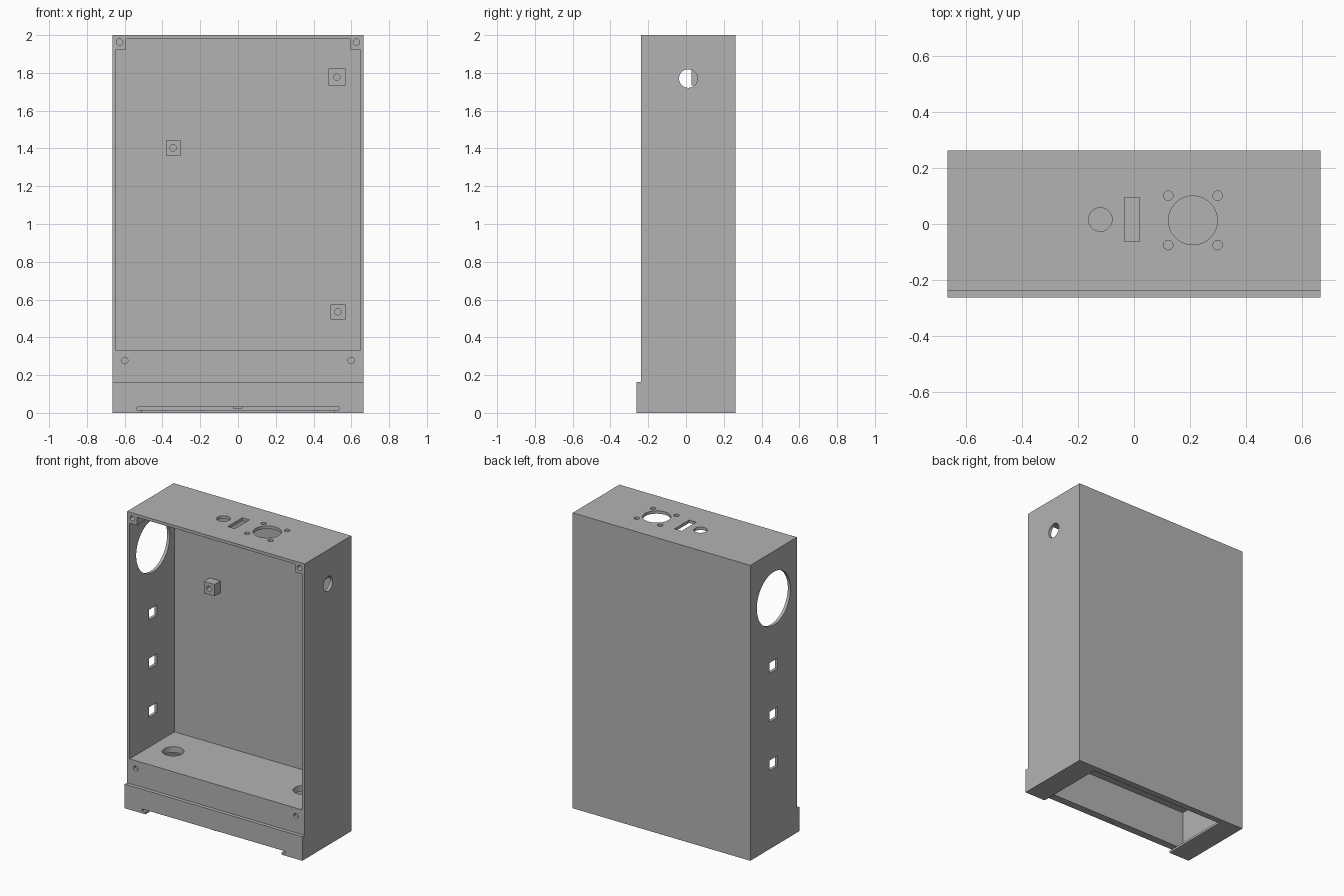
import bpy, bmesh, math
from mathutils import Matrix, Vector

cube = bpy.data.objects.get("Cube")
if cube:
    bpy.data.objects.remove(cube, do_unlink=True)

grey = bpy.data.materials.new("plain grey")
grey.use_nodes = True
COLOUR = (0.45, 0.45, 0.45, 1)
grey.diffuse_color = COLOUR
grey.node_tree.nodes["Principled BSDF"].inputs["Base Color"].default_value = COLOUR


def add_object(name, bm):
    bmesh.ops.recalc_face_normals(bm, faces=bm.faces)
    mesh = bpy.data.meshes.new(name)
    bm.to_mesh(mesh)
    bm.free()
    mesh.materials.append(grey)
    obj = bpy.data.objects.new(name, mesh)
    bpy.context.collection.objects.link(obj)
    return obj


def box(name, x, y, z):
    bm = bmesh.new()
    size = [b - a for a, b in (x, y, z)]
    mid = [(a + b) / 2 for a, b in (x, y, z)]
    bmesh.ops.create_cube(bm, size=1, matrix=Matrix.Translation(mid) @ Matrix.Diagonal((*size, 1)))
    return add_object(name, bm)


def rod(name, centre, axis, radius, length, sides=48):
    bm = bmesh.new()
    turn = Vector((0, 0, 1)).rotation_difference(Vector(axis)).to_matrix().to_4x4()
    bmesh.ops.create_cone(bm, cap_ends=True, segments=sides, radius1=radius, radius2=radius,
                          depth=length, matrix=Matrix.Translation(centre) @ turn)
    return add_object(name, bm)


def prism(name, profile, y0, y1):
    """Extrude an x-z outline along y."""
    bm = bmesh.new()
    face = bm.faces.new([bm.verts.new((x, y0, z)) for x, z in profile])
    made = bmesh.ops.extrude_face_region(bm, geom=[face])["geom"]
    bmesh.ops.translate(bm, vec=(0, y1 - y0, 0),
                        verts=[v for v in made if isinstance(v, bmesh.types.BMVert)])
    return add_object(name, bm)


def combine(target, other, operation="DIFFERENCE"):
    other.hide_render = True
    mod = target.modifiers.new("cut", "BOOLEAN")
    mod.operation, mod.solver, mod.object = operation, "EXACT", other
    bpy.context.view_layer.objects.active = target
    bpy.ops.object.modifier_apply(modifier=mod.name)
    bpy.data.objects.remove(other, do_unlink=True)


X, FRONT, BACK = 0.665, -0.237, 0.262
IN_X, IN_BACK = 0.645, 0.242
FLOOR, CEILING = 0.33, 1.98

# Case body with a thicker foot at the front
side = [(FRONT, 2), (FRONT, 0.163), (-0.262, 0.163), (-0.262, 0), (BACK, 0), (BACK, 2)]
bm = bmesh.new()
outline = bm.faces.new([bm.verts.new((-X, y, z)) for y, z in side])
made = bmesh.ops.extrude_face_region(bm, geom=[outline])["geom"]
bmesh.ops.translate(bm, vec=(2 * X, 0, 0), verts=[v for v in made if isinstance(v, bmesh.types.BMVert)])
case = add_object("case", bm)

# Main compartment, leaving screw posts in the two upper corners
POST_X, POST_Z, POST_BACK = 0.592, 1.925, -0.13
mouth = [(-IN_X, FLOOR), (IN_X, FLOOR), (IN_X, POST_Z), (POST_X, POST_Z),
         (POST_X, CEILING), (-POST_X, CEILING), (-POST_X, POST_Z), (-IN_X, POST_Z)]
combine(case, prism("mouth_cutter", mouth, -0.4, POST_BACK))
combine(case, box("room_cutter", (-IN_X, IN_X), (POST_BACK - 0.01, IN_BACK), (FLOOR, CEILING)))

# Lower compartment and the stepped slot for a sliding bottom cover
combine(case, box("base_cutter", (-0.575, 0.575), (-0.21, 0.215), (0.025, 0.29)))
combine(case, box("groove_cutter", (-0.535, 0.535), (-0.4, 0.23), (0.015, 0.03)))
combine(case, box("slot_cutter", (-0.51, 0.51), (-0.4, 0.22), (-0.1, 0.02)))

# Screw holes on the front rim and cable holes in the floor
for s in (-1, 1):
    combine(case, rod("post_hole", (s * 0.627, FRONT, 1.963), (0, 1, 0), 0.017, 0.12, 24))
    combine(case, rod("rim_hole", (s * 0.6, FRONT, 0.277), (0, 1, 0), 0.017, 0.04, 24))
    combine(case, rod("cable_hole", (s * 0.49, 0.005, FLOOR), (0, 0, 1), 0.067, 0.16))

# Side openings: round port on one wall, large port and three windows on the other
combine(case, rod("side_port", (X, 0.012, 1.77), (1, 0, 0), 0.049, 0.1))
combine(case, rod("large_port", (-X, 0.012, 1.68), (1, 0, 0), 0.18, 0.1, 64))
for i in range(3):
    z = 1.225 - i * 0.33
    combine(case, box("window", (-0.7, -0.6), (-0.03, 0.055), (z - 0.035, z + 0.035)))

# Top openings: button hole, switch slot, socket with four screws
combine(case, rod("button_hole", (-0.12, 0.016, 2), (0, 0, 1), 0.042, 0.1))
combine(case, box("switch_slot", (-0.033, 0.02), (-0.062, 0.094), (1.9, 2.1)))
combine(case, rod("socket_hole", (0.21, 0.013, 2), (0, 0, 1), 0.087, 0.1))
for sx in (-1, 1):
    for sy in (-1, 1):
        combine(case, rod("socket_screw", (0.21 + sx * 0.088, 0.013 + sy * 0.088, 2),
                          (0, 0, 1), 0.017, 0.1, 24))

# Mounting blocks on the back wall
for name, x, z, half, front in (("upper_mount", 0.525, 1.777, 0.045, 0.03),
                                ("middle_mount", -0.342, 1.403, 0.04, 0.18),
                                ("lower_mount", 0.53, 0.535, 0.04, 0.18)):
    block = box(name, (x - half, x + half), (front, IN_BACK), (z - half, z + half))
    combine(block, rod("mount_hole", (x - half * 0.05, front, z), (0, 1, 0), 0.017, 0.08, 24))

# Small catch for the sliding cover
box("cover_catch", (-0.027, 0.024), (-0.25, -0.23), (0.022, 0.03))
